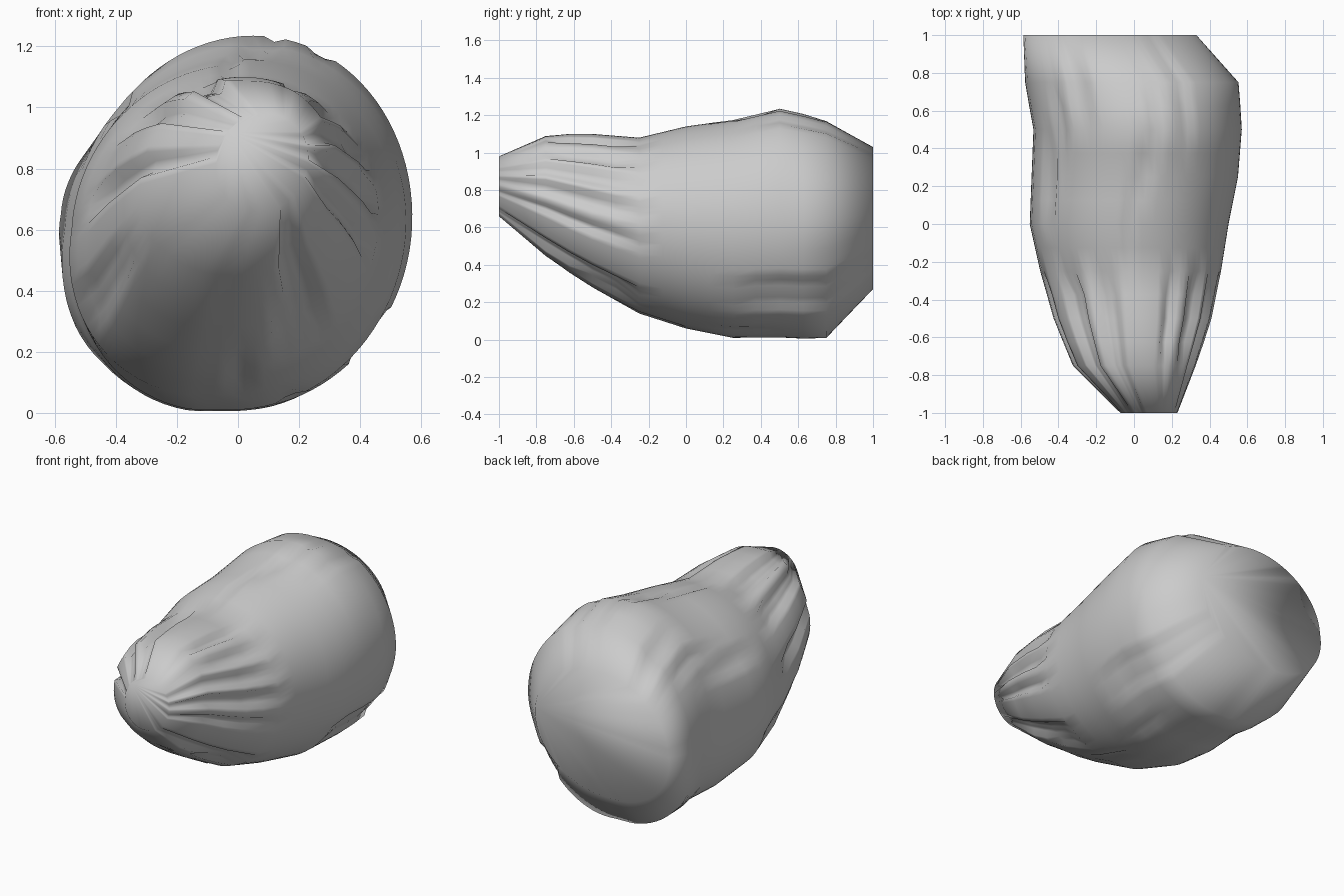
import bpy, bmesh, random
from math import cos, sin, pi

if "Cube" in bpy.data.objects:
    bpy.data.objects.remove(bpy.data.objects["Cube"])

random.seed(4)

# cross-sections along y: y, left, right, bottom, top, widest height
STATIONS = [
    (-1.00, -0.07, 0.23, 0.66, 0.98, 0.83),
    (-0.75, -0.32, 0.33, 0.44, 1.10, 0.77),
    (-0.50, -0.42, 0.41, 0.28, 1.10, 0.69),
    (-0.25, -0.49, 0.46, 0.14, 1.08, 0.62),
    (0.00, -0.545, 0.50, 0.06, 1.14, 0.60),
    (0.25, -0.535, 0.55, 0.01, 1.175, 0.60),
    (0.50, -0.525, 0.57, 0.012, 1.235, 0.61),
    (0.75, -0.57, 0.555, 0.00, 1.18, 0.60),
    (1.00, -0.58, 0.33, 0.27, 1.03, 0.65),
]

# shallow chips: y start, y end, angle, half width in degrees, depth
PITS = [
    (-0.80, -0.36, 138, 7, .04), (-0.80, -0.36, 110, 7, .04), (-0.64, -0.36, 67, 4, .03),
    (-0.64, -0.36, 45, 5, .03), (-0.80, -0.36, 27, 5, .03), (-0.80, -0.36, 8, 7, .04),
    (-0.80, -0.36, -14, 4, .03), (-0.80, -0.36, -54, 8, .04), (-0.55, -0.30, -65, 4, .03),
    (-0.80, -0.36, 172, 7, .04), (-0.52, -0.11, 208, 7, .02), (-0.30, -0.11, -85, 4, .02),
    (-0.13, 0.13, 93, 3, .015), (0.15, 0.38, 88, 3, .015), (0.37, 0.65, 83, 3, .015),
    (0.40, 0.80, 67, 4, .012), (0.12, 0.48, 150, 4, .02), (0.37, 0.65, 140, 4, .02),
    (0.60, 0.90, 124, 5, .02), (0.37, 0.90, -38, 9, .02), (0.20, 0.45, -70, 4, .01),
]
SEGMENTS = 96


def section_point(s, t):
    """Slightly leaning oval at angle t, fuller at the lower left."""
    y, left, right, bottom, top, mid = s
    c, n = cos(t), sin(t)
    half = (right - left) / 2
    full = 1 + (0.12 * c * n if c < 0 and n < 0 else 0)
    z = mid + n * full * ((top - mid) if n > 0 else (mid - bottom))
    x = (left + right) / 2 + half * c * full + 0.05 * half * n
    return x, y, max(z, bottom)


def pit_depth(y, t):
    deg = t * 180 / pi
    for y0, y1, a, w, depth in PITS:
        d = abs((deg - a + 180) % 360 - 180)
        if y0 < y < y1 and d < w:
            return depth
    return 0


# interpolate the sections; the end spans stay long so the ends shade into the sides
sections = []
for a, b in zip(STATIONS, STATIONS[1:]):
    split = 1 if abs(a[0] + b[0]) > 1.5 else 2
    for k in range(split):
        f = k / split
        sections.append(tuple(p + (q - p) * f for p, q in zip(a, b)))
sections.append(STATIONS[-1])

# random grooves, strongest near the two ends
knots = [random.random() for i in range(SEGMENTS // 4)]
groove = []
for i in range(SEGMENTS):
    a, b = knots[i // 4], knots[(i // 4 + 1) % len(knots)]
    groove.append(a + (b - a) * (i % 4) / 4)

# loft the chipped skin
bm = bmesh.new()
rings = []
for s in sections:
    ring = []
    xc, zc = (s[1] + s[2]) / 2, s[5]
    fade = 0.02 if abs(s[0]) == 0.75 else 0
    for i in range(SEGMENTS):
        t = 2 * pi * i / SEGMENTS
        x, y, z = section_point(s, t)
        dent = pit_depth(y, t) + fade * groove[i] * abs(cos(2 * t + 0.8))
        k = 1 - dent / ((x - xc) ** 2 + (z - zc) ** 2) ** 0.5
        ring.append(bm.verts.new((xc + (x - xc) * k, y, zc + (z - zc) * k)))
    rings.append(ring)
for r0, r1 in zip(rings, rings[1:]):
    for i in range(SEGMENTS):
        j = (i + 1) % SEGMENTS
        bm.faces.new((r0[i], r0[j], r1[j], r1[i]))

# flat ends fan out from one rim vertex
for ring, hub in ((rings[0], 38), (rings[-1], 2)):
    for i in range(1, SEGMENTS - 1):
        bm.faces.new((ring[hub], ring[(hub + i) % SEGMENTS], ring[(hub + i + 1) % SEGMENTS]))

bmesh.ops.recalc_face_normals(bm, faces=bm.faces)
for f in bm.faces:
    f.smooth = True
mesh = bpy.data.meshes.new("rock")
bm.to_mesh(mesh)
bm.free()
rock = bpy.data.objects.new("rock", mesh)
bpy.context.collection.objects.link(rock)
